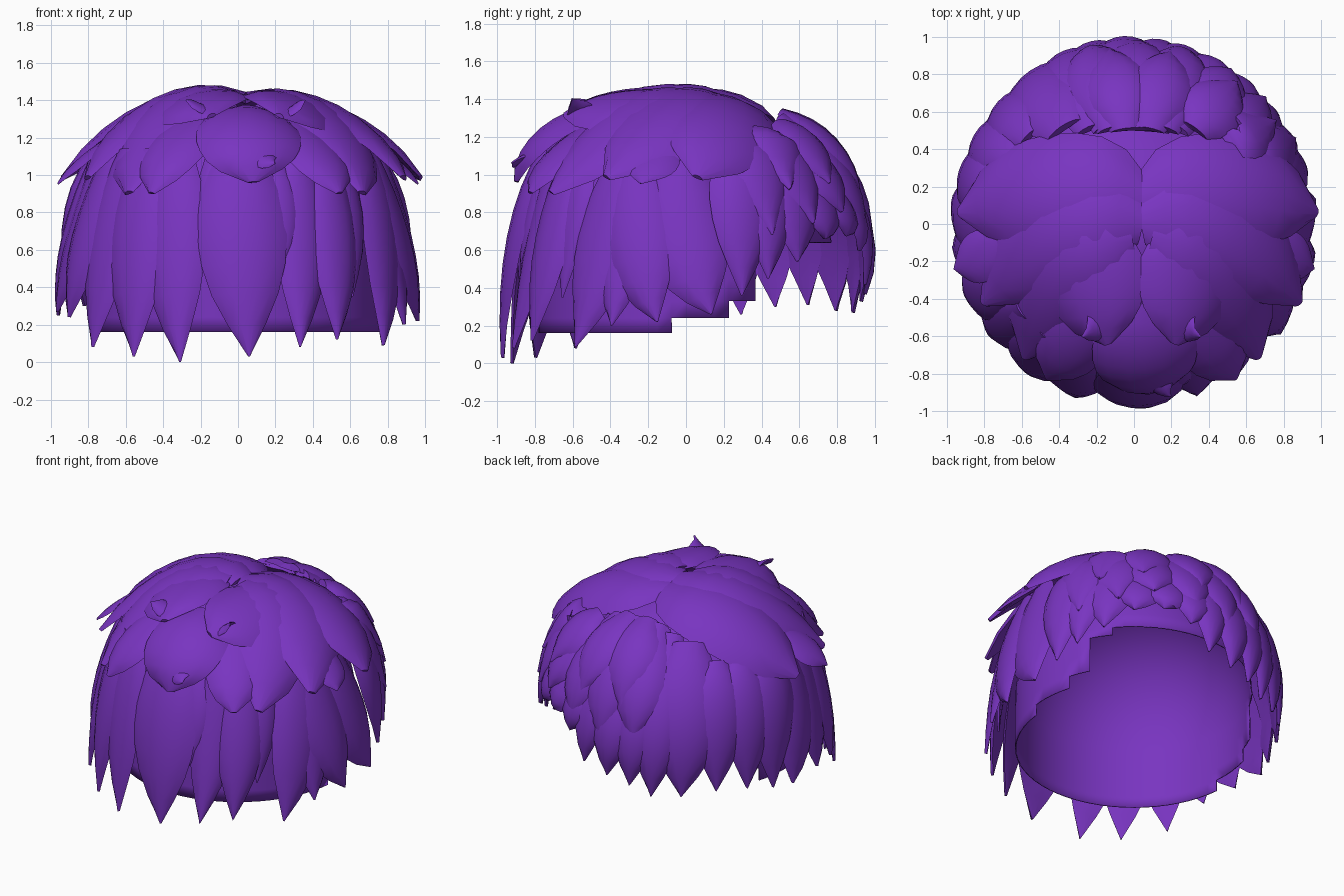
import bpy, bmesh, math, random
from mathutils import Vector

if "Cube" in bpy.data.objects:
    bpy.data.objects.remove(bpy.data.objects["Cube"])

random.seed(4)
purple = bpy.data.materials.new("purple_hair")
purple.diffuse_color = (0.19, 0.035, 0.53, 1)
purple.use_nodes = True
purple.node_tree.nodes["Principled BSDF"].inputs["Base Color"].default_value = purple.diffuse_color

POINTED = [0.45, 0.68, 0.88, 0.98, 1.0, 0.93, 0.75, 0.43, 0.02]
ROUNDED = [0.4, 0.8, 0.96, 1.0, 1.0, 0.95, 0.84, 0.6, 0.1]


def finish(name, bm):
    bmesh.ops.recalc_face_normals(bm, faces=bm.faces)
    mesh = bpy.data.meshes.new(name)
    bm.to_mesh(mesh)
    bm.free()
    mesh.materials.append(purple)
    obj = bpy.data.objects.new(name, mesh)
    bpy.context.collection.objects.link(obj)
    return obj


def lock(name, p0, p1, p2, width, thick=0.05, shape=POINTED):
    """Leaf-shaped lock through three points, bent around the head."""
    p0, p1, p2 = Vector(p0), Vector(p1), Vector(p2)
    bm = bmesh.new()
    rings = []
    n = len(shape)
    for i, f in enumerate(shape):
        s = i / (n - 1)
        p = p0 * (1 - s) * (1 - 2 * s) + p1 * 4 * s * (1 - s) + p2 * s * (2 * s - 1)
        tan = p0 * (4 * s - 3) + p1 * (4 - 8 * s) + p2 * (4 * s - 1)
        nor = (p - Vector((0, 0, min(p.z, 0.5)))).normalized()
        side = tan.cross(nor).normalized()
        nor = side.cross(tan).normalized()
        w, h = width * f, thick * (0.3 + 0.7 * f)
        ring = []
        for v, lift in ((-1, 0.1), (-0.75, 0.65), (-0.35, 0.93), (0, 1), (0.35, 0.93),
                        (0.75, 0.65), (1, 0.1), (0.4, -0.1), (-0.4, -0.1)):
            q = p + side * w * v + nor * (h * lift - (w * v) ** 2 / 1.8)
            ring.append(bm.verts.new(q))
        rings.append(ring)
    m = len(rings[0])
    for a, b in zip(rings, rings[1:]):
        for k in range(m):
            bm.faces.new((a[k], a[(k + 1) % m], b[(k + 1) % m], b[k]))
    bm.faces.new(rings[0])
    bm.faces.new(rings[-1])
    return finish(name, bm)


def polar(az, r, z):
    """Azimuth in degrees, 0 is the front and 90 is the right side."""
    a = math.radians(az)
    return (r * math.sin(a), -r * math.cos(a), z)


def crown_z(r):
    """Height of the crown surface at distance r from the middle."""
    return 0.6 + 0.82 * (1 - min(r / 0.93, 1) ** 2.2) ** (1 / 2.2)


def on_crown(x, y, lift=0):
    return (x, y, crown_z(math.hypot(x, y)) + lift)


# Inner cap with a rim that steps up towards the back
def rim(y):
    for limit, z in ((-0.08, 0.16), (0.25, 0.24), (0.36, 0.33), (0.47, 0.58)):
        if y < limit:
            return z
    return 0.64


levels = [0.16, 0.24, 0.33, 0.45, 0.58, 0.64, 0.74, 0.84, 0.94, 1.04, 1.12, 1.19, 1.25, 1.3, 1.33, 1.345]
bm = bmesh.new()
SEG = 64
rows = []
for z in levels:
    q = max(0, (z - 0.5) / 0.85)
    r = 0.78 * (1 - q ** 2.1) ** (1 / 2.1)
    rows.append([bm.verts.new(polar(360 * k / SEG, r, z)) for k in range(SEG)])
for lo, hi, z in zip(rows, rows[1:], levels):
    for k in range(SEG):
        j = (k + 1) % SEG
        if z >= rim((lo[k].co.y + lo[j].co.y) / 2) - 0.001:
            bm.faces.new((lo[k], lo[j], hi[j], hi[k]))
bm.faces.new(rows[-1])
bmesh.ops.delete(bm, geom=[v for v in bm.verts if not v.link_faces], context='VERTS')
cap = finish("inner_cap", bm)
shell = cap.modifiers.new("thickness", 'SOLIDIFY')
shell.thickness = 0.008
shell.offset = -1

# Long fringe and side locks: tip azimuth, tip height, half width, root shift, lift
long_locks = [
    (-53, 0.08, 0.19, 1, 0), (-35, 0.03, 0.2, -2, 0.015), (-18.6, 0.0, 0.19, -5, 0.0),
    (3.5, 0.03, 0.24, -2, 0.02), (20, 0.08, 0.15, 4, -0.03), (33, 0.12, 0.15, 3, 0.0),
    (53, 0.09, 0.19, 9, 0.0), (81, 0.22, 0.2, -8, 0.015), (98, 0.26, 0.22, -8, 0.0),
    (66, 0.2, 0.16, 2, -0.01), (-68, 0.24, 0.19, 3, 0.015), (-83, 0.27, 0.21, 5, 0),
    (-99, 0.25, 0.21, 7, 0.015)]
for az, z, w, shift, lift in long_locks:
    lock("long_lock", polar(az + shift * 1.4, 0.74, 1.13), polar(az + shift, 0.875 + lift, 0.66),
         polar(az, 0.965, z), w, 0.055)

# Thin locks filling the gaps underneath
for az, z in ((-27, 0.5), (-10, 0.45), (15, 0.45), (44, 0.35), (-44, 0.4), (90, 0.42), (-76, 0.45)):
    lock("under_lock", polar(az, 0.72, 1.1), polar(az + 1, 0.835, 0.8),
         polar(az - 1, 0.89, z), 0.11, 0.04)


def back_lock(name, az, z, w, r_mid, z_mid, r_tip, twist=0, lift=0.0):
    """Lock hanging from the ridge behind the crown."""
    a = az + twist
    r = min(0.72, 0.5 / max(0.01, abs(math.cos(math.radians(a)))))
    lock(name, polar(a, r, crown_z(r) - 0.03 + lift), polar(az + twist / 2, r_mid, z_mid),
         polar(az, r_tip, z), w, 0.06)


# Back locks: short ruffled ones on the right, long broad ones on the left
for az, z, w in ((108, 0.36, 0.18), (117, 0.45, 0.16), (128, 0.54, 0.17), (140, 0.66, 0.17),
                 (152, 0.68, 0.17), (163, 0.6, 0.16), (171, 0.42, 0.15)):
    back_lock("back_lock", az, z, w, 0.875, 0.86, 0.95, 4)
for az, z, w, lift in ((-108, 0.26, 0.2, 0), (-120, 0.3, 0.19, 0.01), (-133, 0.31, 0.19, 0),
                       (-147, 0.28, 0.24, 0.03), (-159, 0.27, 0.18, 0.0), (-168, 0.33, 0.17, 0.01),
                       (-178, 0.37, 0.17, 0.0)):
    back_lock("broad_back_lock", az, z, w, 0.89, 0.82, 0.94, 4, lift)
for az, z in ((118, 0.68), (134, 0.74), (148, 0.8), (165, 0.7), (180, 0.62), (194, 0.66)):
    back_lock("back_middle_lock", az, z, 0.18, 0.83, 1.02, 0.965, random.uniform(-4, 4), 0.02)
for az, z in ((126, 0.92), (144, 0.95), (168, 0.9), (188, 0.86)):
    back_lock("back_upper_lock", az, z, 0.18, 0.76, 1.15, 0.93, random.uniform(-5, 5), 0.03)

# Crown locks in nested heart shapes about the parting
MID = 0.04
for sgn in (-1, 1):
    def at(x, y, lift):
        return on_crown(MID + sgn * x, y, lift)
    lock("rear_crown_lock", at(0.0, 0.13, -0.03), at(0.5, 0.19, 0.01),
         (MID * 0.5 + sgn * 0.95, 0.06, 0.98), 0.31, 0.06, ROUNDED)
    lock("side_crown_lock", at(0.0, 0.0, -0.01), at(0.47, -0.06, 0.01),
         (MID + sgn * 0.84, -0.42, 0.98), 0.28, 0.06, ROUNDED)
    lock("front_crown_lock", at(0.06, -0.06, 0.0), at(0.42, -0.28, 0.0),
         (MID + sgn * 0.62, -0.71, 0.9), 0.27, 0.06, ROUNDED)
    lock("front_inner_lock", at(0.1, -0.25, -0.03), at(0.34, -0.6, -0.02),
         (MID + sgn * 0.5, -0.82, 0.9), 0.19, 0.05, ROUNDED)
    lock("top_lobe", at(0.22, 0.0, -0.01), at(0.25, -0.32, 0.02),
         (MID + sgn * 0.18, -0.64, 1.31), 0.27, 0.055, ROUNDED)
    # Small flicked tips
    lock("flicked_tip", at(0.14, -0.4, 0), at(0.22, -0.53, 0.06),
         (MID + sgn * 0.32, -0.6, 1.4), 0.09, 0.03)
    lock("side_tip", (sgn * 0.7, -0.1, 1.18), (sgn * 0.84, -0.18, 1.06),
         (sgn * 0.96, -0.24, 0.95), 0.14, 0.03)

# Rounded lock in the middle of the fringe
lock("middle_fringe_lobe", (0.06, -0.42, 1.34), (0.06, -0.735, 1.2), (0.08, -0.89, 0.96),
     0.28, 0.06, ROUNDED)
lock("fringe_tip", (0.12, -0.76, 1.16), (0.14, -0.85, 1.08), (0.2, -0.92, 1.06), 0.07, 0.03)

# Smooth shading with sharp lock edges
bpy.ops.object.select_all(action='SELECT')
bpy.context.view_layer.objects.active = cap
bpy.ops.object.shade_smooth_by_angle(angle=math.radians(40))
